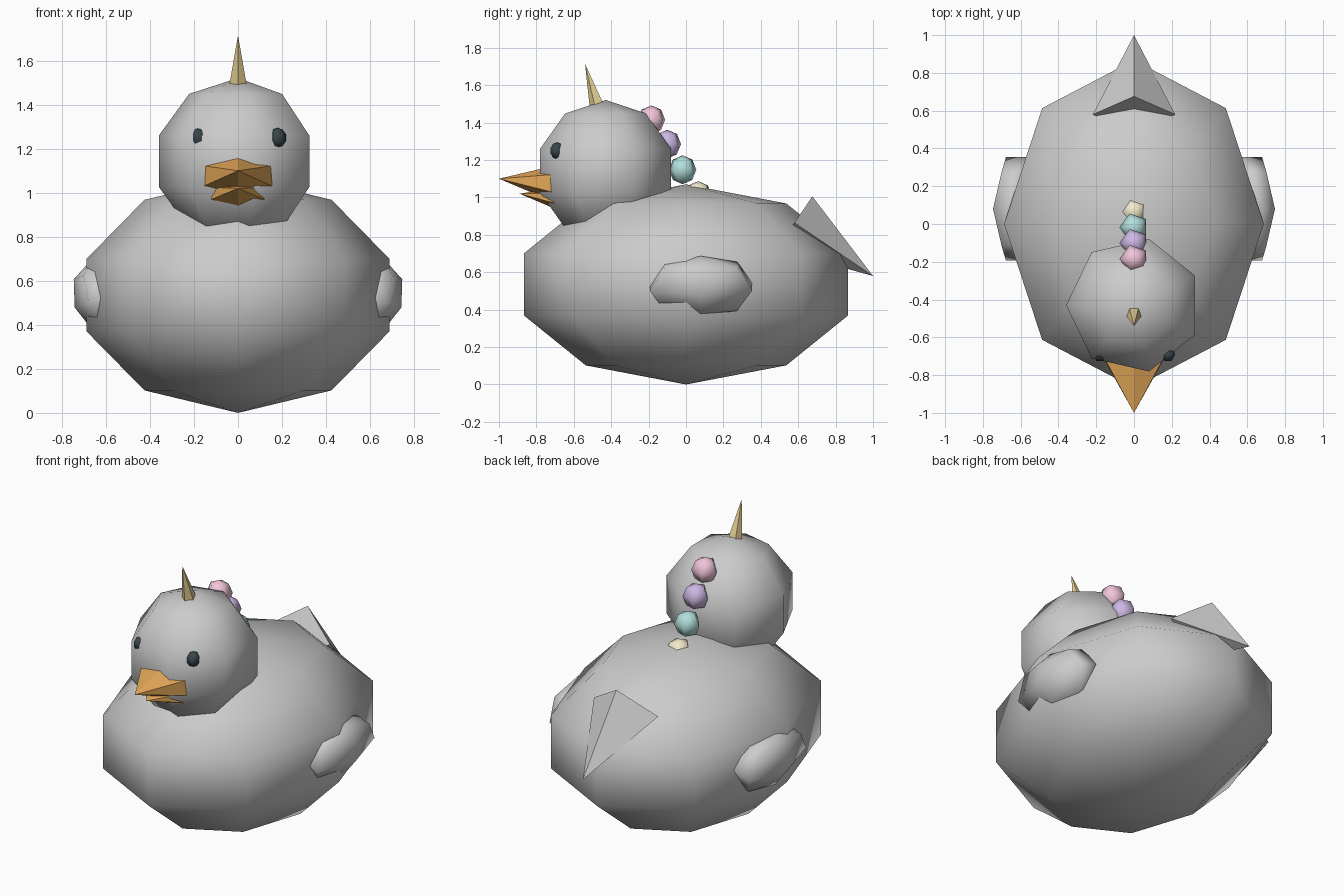
import bpy, bmesh
from math import sin, cos, pi, radians
from mathutils import Vector, Matrix

if "Cube" in bpy.data.objects:
    bpy.data.objects.remove(bpy.data.objects["Cube"])


def material(name, rgb):
    m = bpy.data.materials.new(name)
    m.diffuse_color = (*rgb, 1)
    m.use_nodes = True
    m.node_tree.nodes["Principled BSDF"].inputs["Base Color"].default_value = m.diffuse_color
    return m


def finish(name, bm, mat=None, smooth=False):
    bmesh.ops.recalc_face_normals(bm, faces=bm.faces)
    me = bpy.data.meshes.new(name)
    bm.to_mesh(me)
    bm.free()
    ob = bpy.data.objects.new(name, me)
    bpy.context.collection.objects.link(ob)
    for p in me.polygons:
        p.use_smooth = smooth
    if mat:
        me.materials.append(mat)
    return ob


def ball(name, center, radii, segs, rings, mat=None, tilt=0):
    """Low-poly ellipsoid whose first column of vertices points to -x."""
    bm = bmesh.new()
    rx, ry, rz = radii
    top, bottom = bm.verts.new((0, 0, rz)), bm.verts.new((0, 0, -rz))
    loops = []
    for j in range(1, rings):
        v = pi * j / rings
        loops.append([bm.verts.new((-rx * cos(2 * pi * i / segs) * sin(v),
                                    ry * sin(2 * pi * i / segs) * sin(v),
                                    rz * cos(v))) for i in range(segs)])
    for i in range(segs):
        k = (i + 1) % segs
        bm.faces.new((top, loops[0][i], loops[0][k]))
        bm.faces.new((bottom, loops[-1][k], loops[-1][i]))
        for a, b in zip(loops, loops[1:]):
            bm.faces.new((a[i], b[i], b[k], a[k]))
    bm.transform(Matrix.Translation(center) @ Matrix.Rotation(tilt, 4, 'Y'))
    return finish(name, bm, mat, True)


def spike(name, base, tip, rx, ry, sides, mat=None, phase=90):
    """Capped cone from base centre to tip, with an elliptical base."""
    bm = bmesh.new()
    base, tip = Vector(base), Vector(tip)
    x = Vector((1, 0, 0))
    y = (tip - base).cross(x).normalized()
    angles = [radians(phase) + 2 * pi * i / sides for i in range(sides)]
    ring = [bm.verts.new(base + x * rx * cos(a) + y * ry * sin(a)) for a in angles]
    apex = bm.verts.new(tip)
    for i in range(sides):
        bm.faces.new((ring[i], ring[(i + 1) % sides], apex))
    bm.faces.new(ring)
    return finish(name, bm, mat)


orange = material("orange", (0.8, 0.4, 0.1))
black = material("black", (0.04, 0.06, 0.07))
gold = material("gold", (0.78, 0.63, 0.3))

# body and head
ball("body", (0, 0, 0.535), (0.723, 0.912, 0.535), 8, 5)
ball("head", (0, -0.43, 1.143), (0.378, 0.378, 0.378), 7, 5)

# wings and eyes on both sides
for s, side in ((-1, "left"), (1, "right")):
    ball(side + "_wing", (s * 0.615, 0.08, 0.525), (0.135, 0.316, 0.172), 6, 4,
         tilt=s * radians(20))
    ball(side + "_eye", (s * 0.18, -0.69, 1.25), (0.04, 0.042, 0.045), 6, 5, black)

# beak
spike("upper_beak", (0, -0.70, 1.075), (0, -1.0, 1.10), 0.19, 0.098, 6, orange)
spike("lower_beak", (0, -0.70, 0.997), (0, -0.89, 1.02), 0.14, 0.055, 6, orange)

# tail
spike("tail", (0, 0.58, 0.865), (0, 1.0, 0.58), 0.218, 0.17, 4)

# horn
spike("horn", (0, -0.474, 1.49), (0, -0.54, 1.715), 0.042, 0.042, 5, gold, -90)

# mane beads
mane = [("pink", (0.88, 0.56, 0.7), -0.185, 1.415),
        ("purple", (0.62, 0.48, 0.78), -0.10, 1.285),
        ("teal", (0.45, 0.74, 0.72), -0.018, 1.148),
        ("cream", (0.9, 0.82, 0.6), 0.065, 1.01)]
for name, rgb, y, z in mane:
    ball("mane_bead_" + name, (0, y, z), (0.077,) * 3, 5, 4, material(name, rgb))
